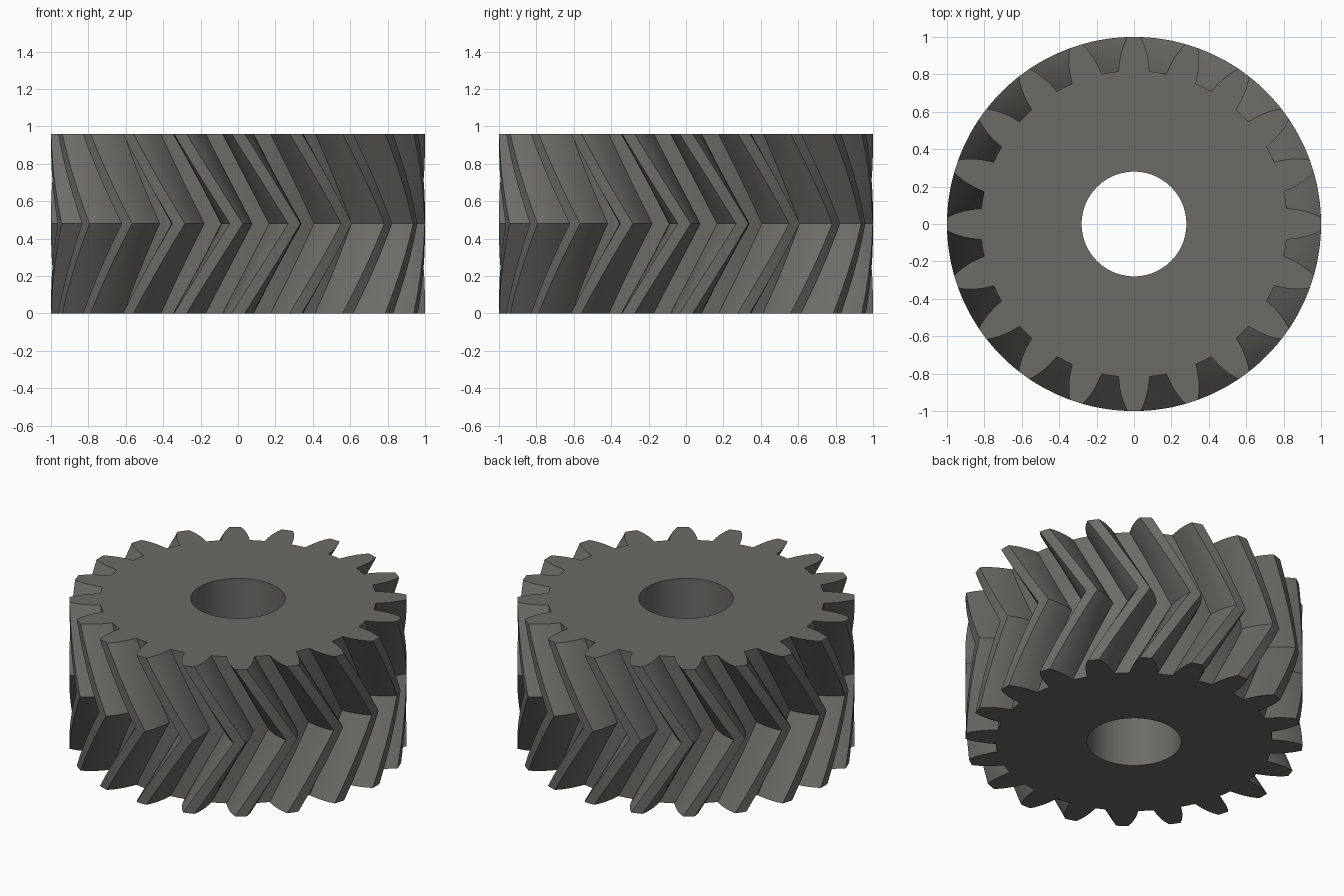
import bpy, bmesh
from math import sin, cos, radians

if "Cube" in bpy.data.objects:
    bpy.data.objects.remove(bpy.data.objects["Cube"])

TEETH = 20
HEIGHT = 0.96
BORE = 0.28
TWIST = radians(17.5)   # turn of each tooth between an end face and the middle
STEPS = 5               # slices per half

# Half tooth profile: radius, half angle in degrees, from root to tip
flank = [(0.82, 5.8), (0.85, 5.4), (0.88, 4.95), (0.91, 4.4),
         (0.94, 3.75), (0.97, 2.95), (1.0, 2.0)]
tooth = [(r, -a) for r, a in flank] + [(1.0, 0.0)]
tooth += [(r, a) for r, a in reversed(flank)] + [(0.82, 9.0)]
pitch = 360 / TEETH
outline = [(r, radians(a + k * pitch)) for k in range(TEETH) for r, a in tooth]
count = len(outline)

bm = bmesh.new()


def ring(points, z, turn=0.0):
    return [bm.verts.new((r * cos(a + turn), r * sin(a + turn), z)) for r, a in points]


def bridge(a, b):
    for i in range(count):
        j = (i + 1) % count
        bm.faces.new((a[i], a[j], b[j], b[i]))


# Herringbone teeth: twist one way up to the middle, then back
slices = []
for s in range(2 * STEPS + 1):
    t = s / STEPS
    slices.append(ring(outline, HEIGHT * t / 2, TWIST * (1 - abs(t - 1))))
for lower, upper in zip(slices, slices[1:]):
    bridge(lower, upper)

# Bore wall and flat end faces
hole = [(BORE, a) for r, a in outline]
hole_low, hole_high = ring(hole, 0), ring(hole, HEIGHT)
bridge(slices[-1], hole_high)
bridge(hole_high, hole_low)
bridge(hole_low, slices[0])
bmesh.ops.recalc_face_normals(bm, faces=bm.faces)

mesh = bpy.data.meshes.new("herringbone_gear")
bm.to_mesh(mesh)
bm.free()
gear = bpy.data.objects.new("herringbone_gear", mesh)
bpy.context.collection.objects.link(gear)

# Dark steel colour
steel = bpy.data.materials.new("dark_steel")
steel.diffuse_color = (0.15, 0.147, 0.135, 1)
steel.use_nodes = True
steel.node_tree.nodes["Principled BSDF"].inputs["Base Color"].default_value = steel.diffuse_color
mesh.materials.append(steel)

bpy.context.view_layer.objects.active = gear
gear.select_set(True)
bpy.ops.object.shade_smooth_by_angle(angle=radians(25))
